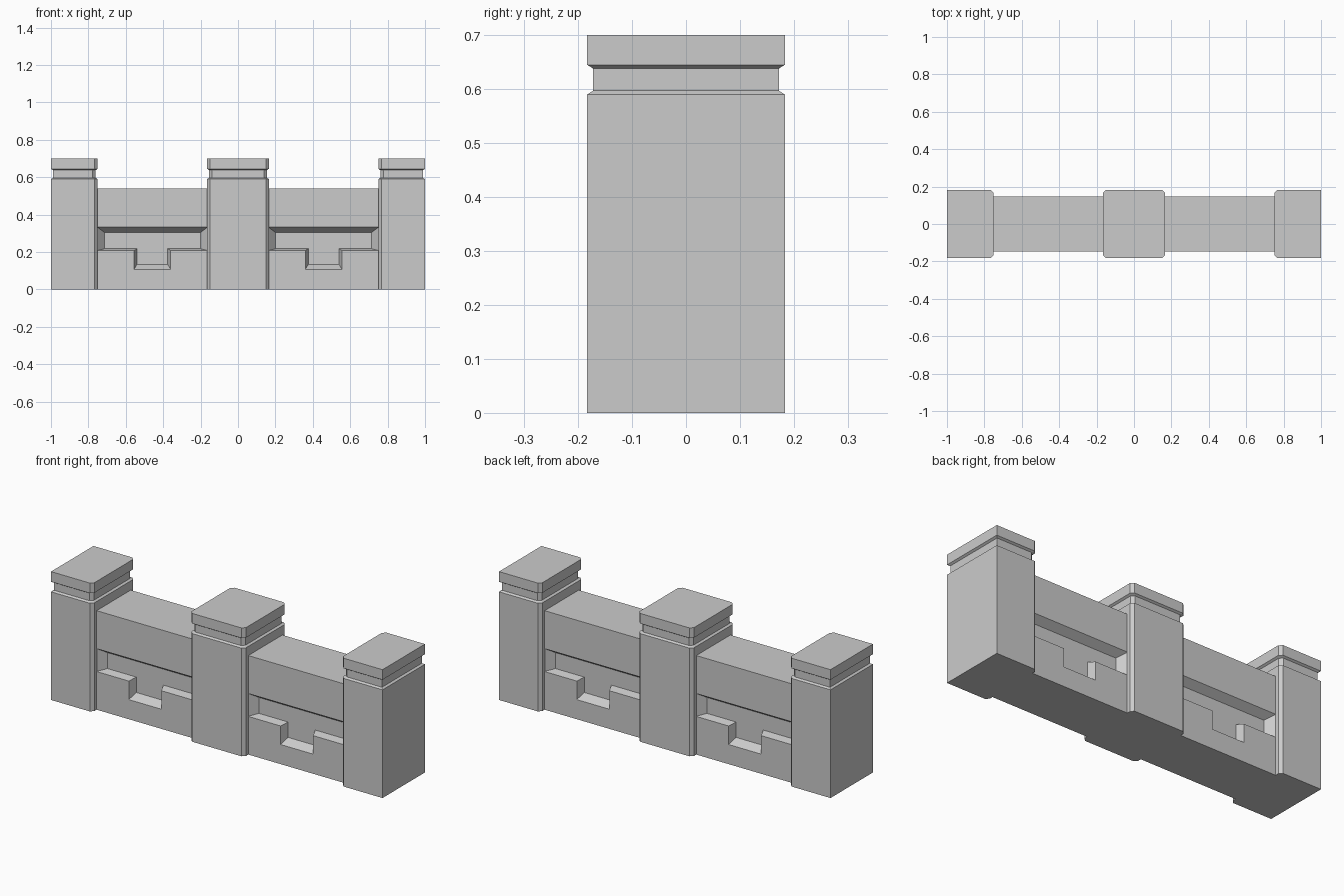
import bpy, bmesh

if "Cube" in bpy.data.objects:
    bpy.data.objects.remove(bpy.data.objects["Cube"])


def loft(name, rings):
    """Skin a closed solid through rings that share a point count."""
    bm = bmesh.new()
    loops = [[bm.verts.new(p) for p in ring] for ring in rings]
    n = len(loops[0])
    for a, b in zip(loops, loops[1:]):
        for i in range(n):
            j = (i + 1) % n
            bm.faces.new((a[i], a[j], b[j], b[i]))
    bm.faces.new(loops[0][::-1])
    bm.faces.new(loops[-1])
    bmesh.ops.recalc_face_normals(bm, faces=bm.faces)
    mesh = bpy.data.meshes.new(name)
    bm.to_mesh(mesh)
    bm.free()
    obj = bpy.data.objects.new(name, mesh)
    bpy.context.collection.objects.link(obj)
    return obj


HALF_DEPTH, CHAMFER = 0.183, 0.016
# (height, inset) up the pillar: shaft, neck groove, cap
PILLAR_PROFILE = [(0, 0), (0.59, 0), (0.597, 0.011),
                  (0.638, 0.011), (0.645, 0), (0.70, 0)]


def pillar(name, x0, x1, cut_left, cut_right):
    rings = []
    for z, inset in PILLAR_PROFILE:
        l, r, d, c = x0 + inset, x1 - inset, HALF_DEPTH - inset, CHAMFER
        right = [(r - c, -d), (r, -d + c), (r, d - c), (r - c, d)] if cut_right else [(r, -d), (r, d)]
        left = [(l + c, d), (l, d - c), (l, -d + c), (l + c, -d)] if cut_left else [(l, d), (l, -d)]
        rings.append([(x, y, z) for x, y in right + left])
    return loft(name, rings)


# Pillars: end ones are chamfered only on the inner side
pillar("center_pillar", -0.165, 0.165, True, True)
pillar("left_pillar", -1.0, -0.75, False, True)
pillar("right_pillar", 0.75, 1.0, True, False)

# Recess outline on the wall face and on the recessed panel (x, z)
WALL_Y, PANEL_Y = 0.147, 0.105
OUTER = [(0.163, 0.333), (0.163, 0.208), (0.36, 0.208), (0.36, 0.107),
         (0.556, 0.107), (0.556, 0.208), (0.752, 0.208), (0.752, 0.333)]
INNER = [(0.20, 0.305), (0.20, 0.218), (0.376, 0.218), (0.376, 0.134),
         (0.54, 0.134), (0.54, 0.218), (0.714, 0.218), (0.714, 0.305)]
EXTRA = 0.25  # continue the taper slightly past the wall face


def recess_cutter(sx, sy):
    front = [(sx * (xo + (xo - xi) * EXTRA),
              sy * (WALL_Y + (WALL_Y - PANEL_Y) * EXTRA),
              zo + (zo - zi) * EXTRA)
             for (xo, zo), (xi, zi) in zip(OUTER, INNER)]
    back = [(sx * x, sy * PANEL_Y, z) for x, z in INNER]
    return loft("recess_cutter", [front, back])


# Wall bays with a stepped recess on both faces
for side, sx in (("left", -1), ("right", 1)):
    section = [(-WALL_Y, 0), (WALL_Y, 0), (WALL_Y, 0.54), (-WALL_Y, 0.54)]
    wall = loft(side + "_wall", [[(sx * x, y, z) for y, z in section] for x in (0.145, 0.77)])
    for sy in (-1, 1):
        cutter = recess_cutter(sx, sy)
        cutter.hide_render = True
        mod = wall.modifiers.new("recess", 'BOOLEAN')
        mod.operation = 'DIFFERENCE'
        mod.solver = 'EXACT'
        mod.object = cutter
        bpy.context.view_layer.objects.active = wall
        bpy.ops.object.modifier_apply(modifier=mod.name)
        bpy.data.objects.remove(cutter)
